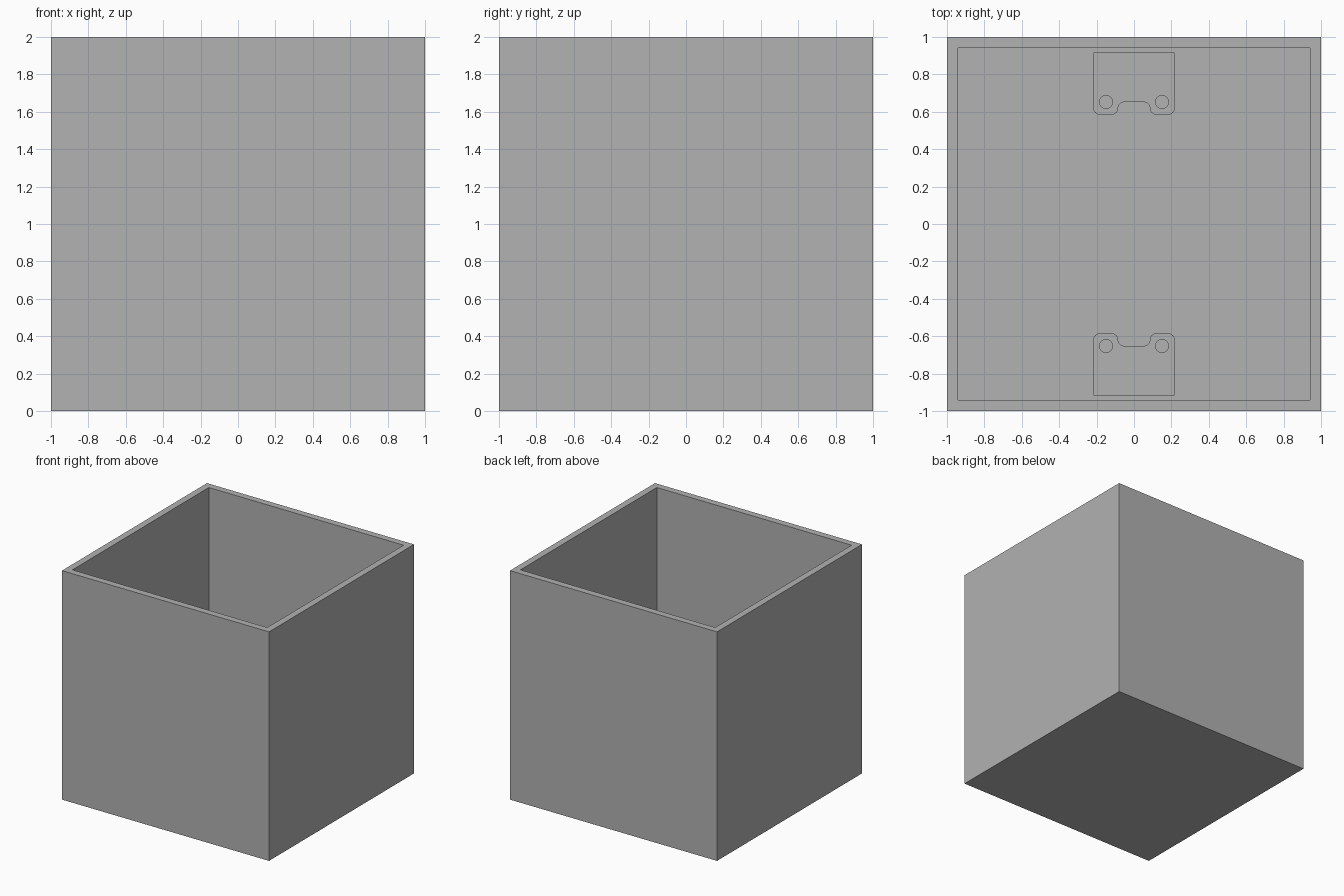
import bpy, bmesh, math
from mathutils import Vector

if "Cube" in bpy.data.objects:
    bpy.data.objects.remove(bpy.data.objects["Cube"])

WALL = 1 / 12          # wall and floor thickness
INNER = 1 - WALL       # half width of the cavity
TAB_TOP = 0.45         # height of the screw mounts

grey = bpy.data.materials.new("plain_grey")
grey.diffuse_color = (0.445, 0.445, 0.445, 1)
grey.use_nodes = True
grey.node_tree.nodes["Principled BSDF"].inputs["Base Color"].default_value = grey.diffuse_color


def add_object(name, mesh):
    ob = bpy.data.objects.new(name, mesh)
    bpy.context.collection.objects.link(ob)
    mesh.materials.clear()
    mesh.materials.append(grey)
    return ob


def rounded(corners, steps=8):
    """Outline from (x, y, radius) corners, filleting right-angle turns."""
    pts = []
    for i, (x, y, r) in enumerate(corners):
        p = Vector((x, y))
        if r == 0:
            pts.append(p)
            continue
        a = (Vector(corners[i - 1][:2]) - p).normalized() * r
        b = (Vector(corners[(i + 1) % len(corners)][:2]) - p).normalized() * r
        for k in range(steps + 1):
            t = math.pi / 2 * k / steps
            pts.append(p + a * (1 - math.sin(t)) + b * (1 - math.cos(t)))
    return pts


def circle(cx, cy, r, n=32):
    return [Vector((cx + r * math.cos(2 * math.pi * k / n),
                    cy + r * math.sin(2 * math.pi * k / n))) for k in range(n)]


# Open-topped box: inset the top face and push it down to the floor
bm = bmesh.new()
bmesh.ops.create_cube(bm, size=2)
bmesh.ops.translate(bm, verts=bm.verts, vec=(0, 0, 1))
top = max(bm.faces, key=lambda f: f.calc_center_median().z)
bmesh.ops.inset_region(bm, faces=[top], thickness=WALL)
cavity = bmesh.ops.extrude_discrete_faces(bm, faces=[top])["faces"][0]
bmesh.ops.translate(bm, verts=cavity.verts, vec=(0, 0, WALL - 2))
bmesh.ops.recalc_face_normals(bm, faces=bm.faces)
box = bpy.data.meshes.new("open_box")
bm.to_mesh(box)
bm.free()
add_object("open_box", box)

# Notched screw mounts with two holes, one against each of the front and back walls
R = 0.033
half = [(0.217, INNER, 0), (0.217, 0.585, R), (0.085, 0.585, R), (0.085, 0.652, R)]
corners = half + [(-x, y, r) for x, y, r in reversed(half)]
outlines = [rounded(corners), circle(0.15, 0.652, 0.035), circle(-0.15, 0.652, 0.035)]

for name, turn in (("back_mount", 0), ("front_mount", math.pi)):
    curve = bpy.data.curves.new(name + "_profile", "CURVE")
    curve.dimensions = "2D"
    curve.fill_mode = "BOTH"
    curve.extrude = (TAB_TOP - WALL) / 2
    for pts in outlines:
        sp = curve.splines.new("POLY")
        sp.points.add(len(pts) - 1)
        for q, p in zip(sp.points, pts):
            q.co = (p.x, p.y, 0, 1)
        sp.use_cyclic_u = True
        sp.use_smooth = False
    helper = bpy.data.objects.new(name + "_profile", curve)
    bpy.context.collection.objects.link(helper)
    bpy.context.view_layer.update()
    deps = bpy.context.evaluated_depsgraph_get()
    mesh = bpy.data.meshes.new_from_object(helper.evaluated_get(deps))
    bpy.data.objects.remove(helper)
    bm = bmesh.new()
    bm.from_mesh(mesh)
    bmesh.ops.remove_doubles(bm, verts=bm.verts, dist=0.0005)
    bmesh.ops.recalc_face_normals(bm, faces=bm.faces)
    bm.to_mesh(mesh)
    bm.free()
    ob = add_object(name, mesh)
    ob.location.z = (TAB_TOP + WALL) / 2
    ob.rotation_euler.z = turn
    bpy.ops.object.select_all(action="DESELECT")
    ob.select_set(True)
    bpy.context.view_layer.objects.active = ob
    bpy.ops.object.shade_smooth_by_angle(angle=math.radians(30))
